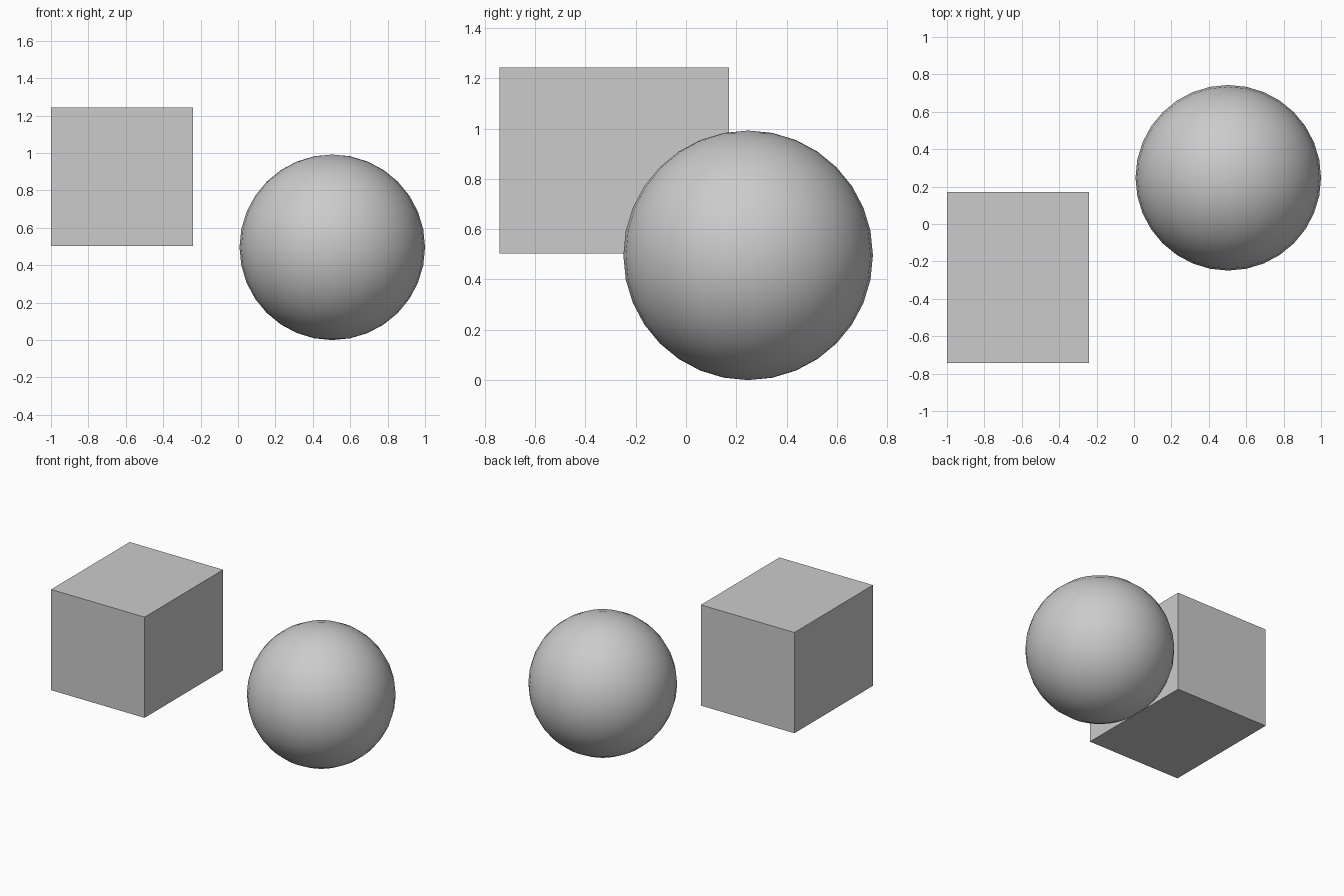
import bpy

# Remove the default cube
old = bpy.data.objects.get("Cube")
if old:
    bpy.data.objects.remove(old, do_unlink=True)

# Single plain grey
grey = bpy.data.materials.new("plain grey")
grey.use_nodes = True
colour = (0.6, 0.6, 0.6, 1)
grey.diffuse_color = colour
grey.node_tree.nodes["Principled BSDF"].inputs["Base Color"].default_value = colour


def finish(name):
    obj = bpy.context.object
    obj.name = name
    obj.data.materials.append(grey)
    return obj


# Raised box
low, high = (-1, -0.742, 0.503), (-0.24, 0.17, 1.243)
centre = [(a + b) / 2 for a, b in zip(low, high)]
bpy.ops.mesh.primitive_cube_add(size=1, location=centre)
box = finish("box")
box.scale = [b - a for a, b in zip(low, high)]
bpy.ops.object.transform_apply(location=False, rotation=False, scale=True)

# Smooth ball resting on the ground
bpy.ops.mesh.primitive_uv_sphere_add(
    segments=32, ring_count=16, radius=0.496, location=(0.504, 0.247, 0.496))
finish("ball")
bpy.ops.object.shade_smooth()
